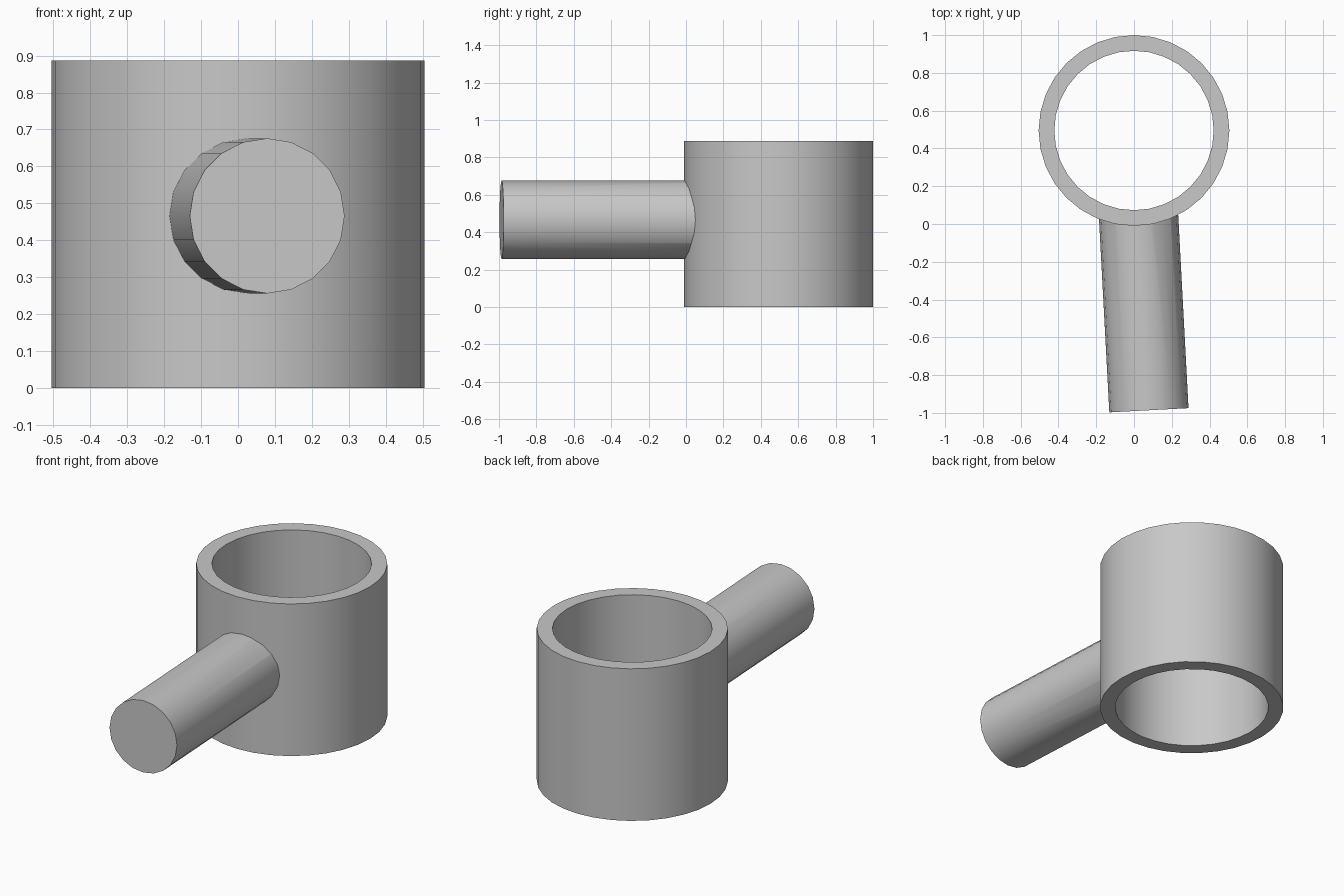
import bpy
import math
from mathutils import Vector

if "Cube" in bpy.data.objects:
    bpy.data.objects.remove(bpy.data.objects["Cube"], do_unlink=True)

RING = Vector((0, 0.495, 0.4435))
HEIGHT = 0.887
HANDLE_END = Vector((0.079, -0.986, 0.466))

grey = bpy.data.materials.new("plain grey")
grey.use_nodes = True
grey.diffuse_color = (0.58, 0.58, 0.58, 1)
grey.node_tree.nodes["Principled BSDF"].inputs["Base Color"].default_value = grey.diffuse_color


def cylinder(name, sides, radius, depth, location, rotation=(0, 0, 0)):
    bpy.ops.mesh.primitive_cylinder_add(vertices=sides, radius=radius, depth=depth,
                                        location=location, rotation=rotation)
    obj = bpy.context.object
    obj.name = name
    obj.data.materials.append(grey)
    return obj


def cut(obj, cutter):
    mod = obj.modifiers.new("Cut", 'BOOLEAN')
    mod.operation = 'DIFFERENCE'
    mod.solver = 'EXACT'
    mod.object = cutter
    bpy.context.view_layer.objects.active = obj
    bpy.ops.object.modifier_apply(modifier=mod.name)


def smooth(obj):
    bpy.ops.object.select_all(action='DESELECT')
    obj.select_set(True)
    bpy.context.view_layer.objects.active = obj
    bpy.ops.object.shade_smooth_by_angle(angle=math.radians(35))


# Handle: a solid rod aimed at the ring's axis, trimmed to meet its wall
target = Vector((RING.x, RING.y, HANDLE_END.z))
axis = target - HANDLE_END
handle = cylinder("handle", 20, 0.21, axis.length, (target + HANDLE_END) / 2,
                  axis.to_track_quat('Z', 'Y').to_euler())
outer = cylinder("ring_trim", 32, 0.503, 2, RING)
cut(handle, outer)
bpy.data.objects.remove(outer, do_unlink=True)

# Ring: an open tube
ring = cylinder("ring", 32, 0.505, HEIGHT, RING)
bore = cylinder("ring_bore", 32, 0.422, 2, RING)
cut(ring, bore)
bpy.data.objects.remove(bore, do_unlink=True)

for part in (handle, ring):
    smooth(part)
